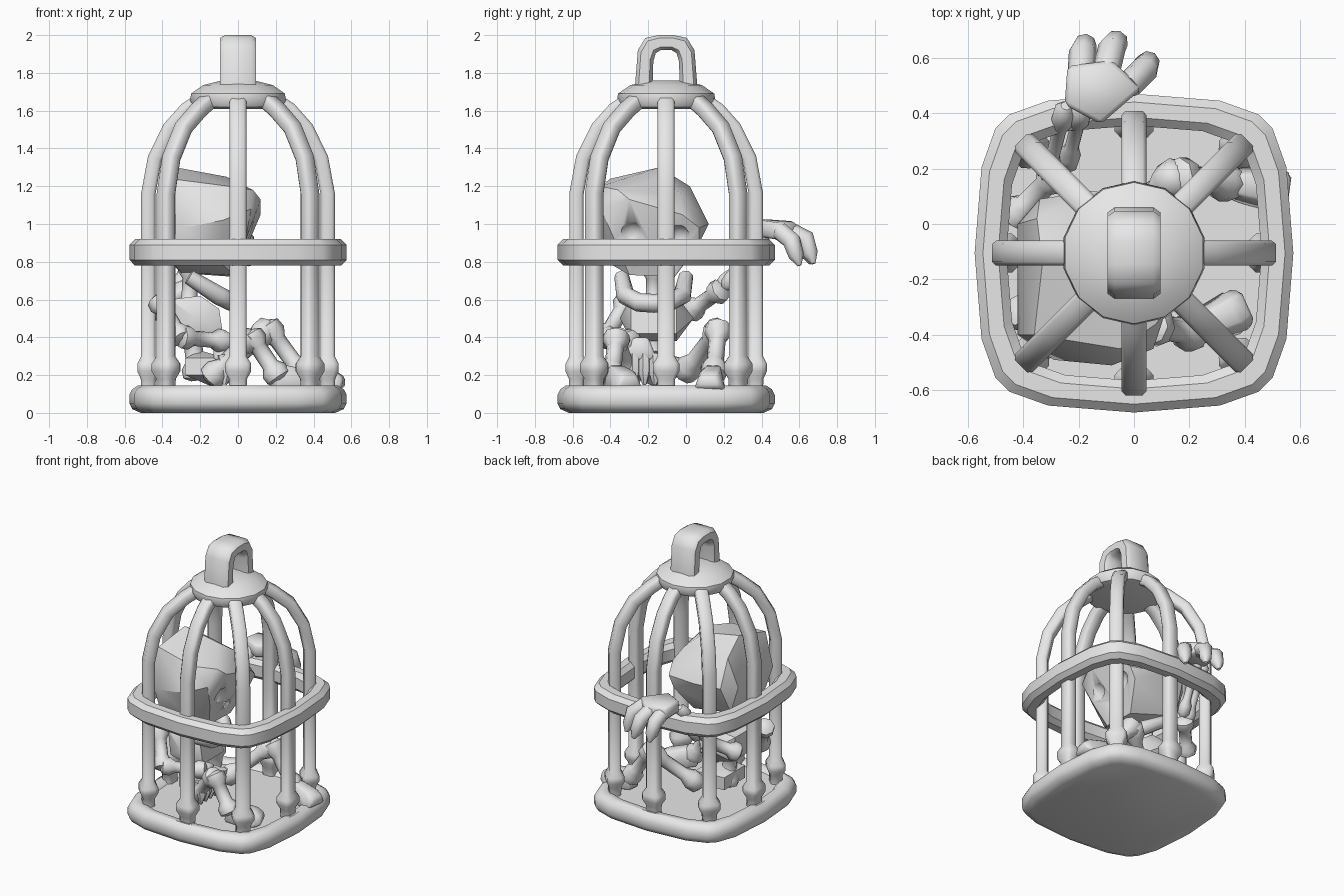
import bpy, bmesh, math
from mathutils import Vector

if "Cube" in bpy.data.objects:
    bpy.data.objects.remove(bpy.data.objects["Cube"])

CY = -0.105  # cage axis in y
grey = bpy.data.materials.new("plain grey")
grey.diffuse_color = (0.8, 0.8, 0.8, 1)
grey.use_nodes = True
grey.node_tree.nodes["Principled BSDF"].inputs["Base Color"].default_value = grey.diffuse_color


def finish(name, bm, angle=40):
    bmesh.ops.recalc_face_normals(bm, faces=bm.faces)
    me = bpy.data.meshes.new(name)
    bm.to_mesh(me)
    bm.free()
    for p in me.polygons:
        p.use_smooth = True
    me.set_sharp_from_angle(angle=math.radians(angle))
    me.materials.append(grey)
    ob = bpy.data.objects.new(name, me)
    bpy.context.collection.objects.link(ob)
    return ob


def loft(name, rings, closed=False, angle=40):
    bm = bmesh.new()
    vs = [[bm.verts.new(p) for p in r] for r in rings]
    n = len(vs[0])
    for k in range(len(vs) if closed else len(vs) - 1):
        a, b = vs[k], vs[(k + 1) % len(vs)]
        for i in range(n):
            j = (i + 1) % n
            bm.faces.new((a[i], a[j], b[j], b[i]))
    if not closed:
        bm.faces.new(vs[0])
        bm.faces.new(vs[-1])
    return finish(name, bm, angle)


def hull(name, pts, angle=40, bevel=0):
    bm = bmesh.new()
    for p in pts:
        bm.verts.new(p)
    bmesh.ops.convex_hull(bm, input=bm.verts)
    bmesh.ops.delete(bm, geom=[v for v in bm.verts if not v.link_faces], context='VERTS')
    bmesh.ops.dissolve_limit(bm, angle_limit=0.05, verts=bm.verts, edges=bm.edges)
    if bevel:
        bmesh.ops.bevel(bm, geom=bm.edges[:], offset=bevel, segments=1, affect='EDGES')
    return finish(name, bm, angle)


def tube(name, path, radii, sides=8, angle=50):
    """Round tube through points with one radius per point."""
    path = [Vector(p) for p in path]
    rings, u = [], None
    for i, p in enumerate(path):
        t = (path[min(i + 1, len(path) - 1)] - path[max(i - 1, 0)]).normalized()
        u = (u - t * u.dot(t)).normalized() if u else t.orthogonal().normalized()
        w = t.cross(u)
        rings.append([p + radii[i] * (u * math.cos(a) + w * math.sin(a))
                      for a in (2 * math.pi * k / sides for k in range(sides))])
    return loft(name, rings, angle=angle)


def bone(name, a, b, r):
    """Shaft with a knob at each end."""
    a, b = Vector(a), Vector(b)
    d = (b - a).normalized()
    a, b = a - d * r * 0.7, b + d * r * 0.7
    prof = [(0, .5), (.06, 1.05), (.2, 1.1), (.32, .7), (.68, .7), (.8, 1.1), (.94, 1.05), (1, .5)]
    return tube(name, [a.lerp(b, t) for t, _ in prof], [r * s for _, s in prof])


# rounded-square outline shared by the floor and the hoop
QUAD = [(.575, 0), (.55, .31), (.5, .45), (.45, .5), (.31, .55)]


def outline(inset, z):
    s = 1 - inset / 0.575
    pts = []
    for x, y in QUAD:
        pts.append((x, y))
    for q in range(3):
        pts += [(-y, x) for x, y in pts[-5:]]
    return [(x * s, CY + y * s, z) for x, y in pts]


# cage floor with raised rim, and middle hoop
loft("cage_floor", [outline(i, z) for i, z in
     [(.06, 0), (.015, .02), (0, .05), (0, .095), (.015, .125), (.045, .145), (.09, .14), (.11, .12)]])
loft("cage_hoop", [outline(i, z) for i, z in
     [(.03, .78), (0, .81), (0, .89), (.03, .92), (.085, .92), (.115, .89), (.115, .81), (.085, .78)]],
     closed=True)


# cage bars: (radius, height, half width, half depth), swept in each of 8 directions
def bar(k):
    ang = k * math.pi / 4
    f = 1.135 if k % 2 else 1.0
    path = [(.475, .12, .045, .038), (.475, .18, .048, .04), (.475, .22, .07, .058), (.475, .26, .07, .058),
            (.475, .30, .045, .038), (.475, .75, .045, .038), (.475, 1.16, .045, .038),
            (.44, 1.35, .045, .038), (.36, 1.51, .045, .038), (.275, 1.605, .045, .038), (.2, 1.655, .045, .038)]
    out, tan, up = Vector((math.cos(ang), math.sin(ang), 0)), Vector((-math.sin(ang), math.cos(ang), 0)), Vector((0, 0, 1))
    pts = [out * (r * (f if z < 1.58 else 1 + (f - 1) / 2)) + up * z + Vector((0, CY, 0)) for r, z, _, _ in path]
    rings = []
    for i, p in enumerate(pts):
        t = (pts[min(i + 1, len(pts) - 1)] - pts[max(i - 1, 0)]).normalized()
        n = tan.cross(t)
        w, d = path[i][2:]
        sec = [(1, .6), (.7, 1), (-.7, 1), (-1, .6), (-1, -.6), (-.7, -1), (.7, -1), (1, -.6)]
        rings.append([p + tan * (a * w) + n * (b * d) for a, b in sec])
    loft(f"cage_bar_{k + 1}", rings, angle=50)


for k in range(8):
    bar(k)

# cap and hanging loop
loft("cage_cap", [[(r * math.cos(a), CY + r * math.sin(a), z) for a in
     (2 * math.pi * (k + .5) / 14 for k in range(14))] for r, z in
     [(.2, 1.61), (.24, 1.62), (.26, 1.655), (.255, 1.69), (.19, 1.735), (.09, 1.76)]])
loop_out = [(.165, 1.73), (.15, 1.92), (.11, 1.985), (.04, 2.0), (-.04, 2.0), (-.11, 1.985), (-.15, 1.92), (-.165, 1.73)]
loop_in = [(.072, 1.73), (.068, 1.86), (.055, 1.905), (.03, 1.92), (-.03, 1.92), (-.055, 1.905), (-.068, 1.86), (-.072, 1.73)]
rings = []
for (yo, zo), (yi, zi) in zip(loop_out, loop_in):
    o, i = Vector((0, CY + yo, zo)), Vector((0, CY + yi, zi))
    sec = [(-.095, .2), (-.07, 0), (.07, 0), (.095, .2), (.095, .8), (.07, 1), (-.07, 1), (-.095, .8)]
    rings.append([o.lerp(i, t) + Vector((x, 0, 0)) for x, t in sec])
loft("hanging_loop", rings, angle=50)

# skull, leaning back and facing +x, with sockets cut out
skull = hull("skull", [
    (-.36, -.40, 1.24), (-.33, -.14, 1.30), (-.06, -.14, 1.25), (-.35, .02, 1.2), (.04, -.03, 1.16),
    (.08, -.36, 1.18), (-.05, -.45, 1.2), (-.42, -.40, 1.0), (-.29, -.49, .98), (-.08, -.51, 1.02),
    (.07, -.45, 1.08), (.12, -.30, 1.13), (.12, -.02, 1.05), (.09, .07, .98), (-.15, .12, 1.0),
    (-.34, .09, 1.0), (-.42, .0, 1.0), (-.35, -.40, .8), (-.36, .0, .8), (-.1, -.42, .8),
    (.04, -.38, .92), (.05, .07, .90), (-.3, -.2, .74), (-.02, -.3, .73), (-.02, -.06, .72)], 35)
for name, loc, r in [("socket_cutter_a", (.11, -.29, .94), .08), ("socket_cutter_b", (.12, -.04, .92), .08),
                     ("nose_cutter", (.05, -.17, .83), .045)]:
    bm = bmesh.new()
    bmesh.ops.create_icosphere(bm, subdivisions=2, radius=r)
    bmesh.ops.translate(bm, verts=bm.verts, vec=loc)
    cut = finish(name, bm)
    cut.hide_render = True
    cut.hide_set(True)
    m = skull.modifiers.new(name, 'BOOLEAN')
    m.operation, m.solver, m.object = 'DIFFERENCE', 'EXACT', cut

# jaw, neck, chest and pelvis
tube("jaw", [(-.26, -.34, .72), (-.1, -.32, .62), (-.03, -.25, .585), (-.02, -.17, .58),
             (-.03, -.09, .585), (-.1, -.02, .62), (-.26, .0, .72)], [.04, .05, .05, .05, .05, .05, .04])
bone("neck", (-.26, -.17, .56), (-.25, -.17, .76), .06)
hull("chest", [(x, y, z) for x, z in [(-.36, .6), (-.2, .62), (-.1, .55), (-.08, .42), (-.18, .38), (-.34, .42)]
               for y in (-.29, -.05)] + [(-.22, .04, .5), (-.22, -.35, .5)], 35)
bone("spine", (-.22, -.17, .22), (-.25, -.17, .45), .07)
hull("pelvis", [(x, y, z) for x, y in [(-.28, -.28), (-.28, -.04), (-.06, -.3), (-.06, -.02)] for z in (.2, .29)]
     + [(-.14, -.17, .14), (-.2, -.17, .33)], 35)

# resting arm and hand
bone("rest_upper_arm", (-.41, -.32, .58), (-.31, -.42, .41), .06)
bone("rest_forearm", (-.28, -.42, .4), (-.09, -.3, .38), .058)
hull("rest_palm", [(-.1 + s, y, z) for y, z in [(-.29, .4), (-.2, .4), (-.34, .28), (-.15, .28)] for s in (-.03, .05)], 50, .012)
for k in range(4):
    y = -.33 + .055 * k
    tube(f"rest_finger_{k + 1}", [(-.08, y, .31), (-.06, y, .22), (-.07, y, .15)], [.032, .034, .012], 6)

# reaching arm and hand, draped over the hoop
bone("reach_upper_arm", (-.42, .04, .55), (-.29, .17, .64), .06)
bone("reach_forearm_a", (-.31, .18, .66), (-.25, .41, .95), .038)
bone("reach_forearm_b", (-.24, .22, .68), (-.19, .41, .95), .038)
hull("reach_palm", [(x, y, z + s) for x, y, z in [(-.25, .43, .98), (-.12, .36, .98), (-.24, .57, .97),
                                                 (.03, .49, .96), (-.08, .59, .96)] for s in (-.045, .045)], 50, .015)
for k, (a, b, c) in enumerate([((-.19, .54, .96), (-.185, .62, .92), (-.17, .665, .79)),
                               ((-.1, .55, .96), (-.08, .635, .92), (-.05, .675, .79)),
                               ((-.02, .5, .96), (.04, .56, .91), (.06, .60, .78))]):
    tube(f"reach_finger_{k + 1}", [a, b, Vector(b).lerp(Vector(c), .6), c], [.05, .05, .042, .012], 8)

# legs and feet
for side, hip, knee, ankle, toe in [
        ("near", (-.13, -.3, .2), (.06, -.37, .39), (.2, -.39, .21), (.4, -.3, .17)),
        ("far", (-.08, .0, .22), (.15, .17, .44), (.33, .15, .22), (.55, .12, .17))]:
    h, kn, an, to = map(Vector, (hip, knee, ankle, toe))
    bone(side + "_thigh", h, kn, .065)
    bone(side + "_shin", kn + Vector((.02, 0, 0)), an, .065)
    d = to - an
    s = Vector((-d.y, d.x, 0)).normalized()
    up = Vector((0, 0, 1))
    foot = []
    for t, w, lo, hi in [(-.1, .045, .13, .25), (.3, .07, .12, .25), (.85, .085, .12, .22), (1.05, .065, .14, .19)]:
        c = an + d * t
        c.z = 0
        foot += [c + s * w + up * lo, c - s * w + up * lo, c + s * w * .6 + up * hi, c - s * w * .6 + up * hi]
    hull(side + "_foot", foot, 50, .01)
